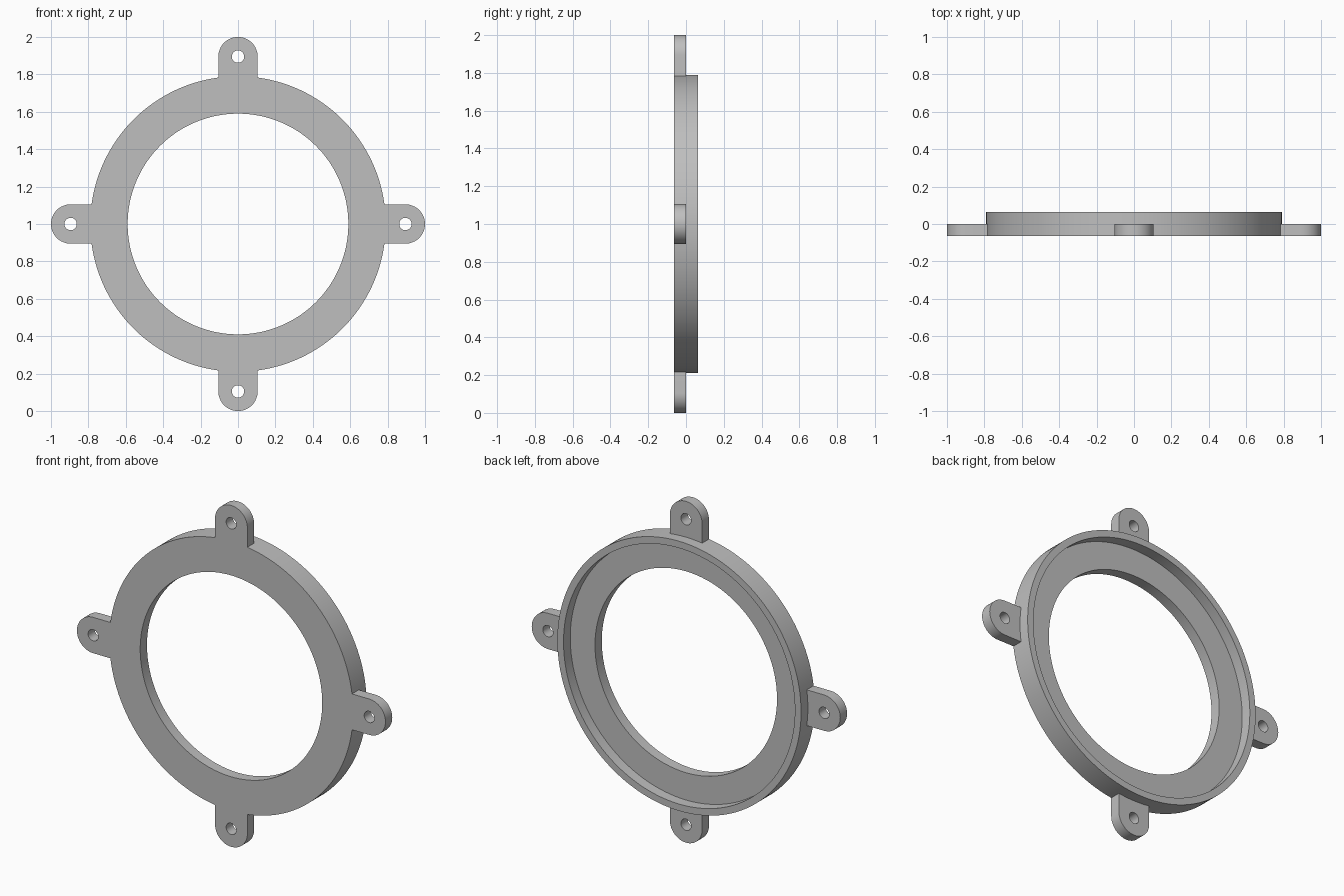
import bpy, bmesh
from math import sin, cos, pi
from mathutils import Matrix, Vector

cube = bpy.data.objects.get("Cube")
if cube:
    bpy.data.objects.remove(cube, do_unlink=True)

HALF = 0.063                       # half of the ring depth
OUTER, RECESS, BORE = 0.79, 0.75, 0.59
LUG_R, LUG_CENTRE, BOLT_R = 0.105, 0.895, 0.033
SEGMENTS = 144

grey = bpy.data.materials.new("grey metal")
grey.use_nodes = True
colour = (0.52, 0.52, 0.52, 1)
grey.diffuse_color = colour
grey.node_tree.nodes["Principled BSDF"].inputs["Base Color"].default_value = colour


def finish(bm, name):
    bmesh.ops.recalc_face_normals(bm, faces=bm.faces)
    mesh = bpy.data.meshes.new(name)
    bm.to_mesh(mesh)
    bm.free()
    mesh.materials.append(grey)
    obj = bpy.data.objects.new(name, mesh)
    bpy.context.collection.objects.link(obj)
    return obj


def loop_edges(bm, points):
    verts = [bm.verts.new(p) for p in points]
    return [bm.edges.new((v, verts[i - 1])) for i, v in enumerate(verts)]


def make_ring():
    # Stepped cross-section (radius, y) spun around the y axis
    section = [(BORE, -HALF), (OUTER, -HALF), (OUTER, HALF),
               (RECESS, HALF), (RECESS, 0), (BORE, 0)]
    bm = bmesh.new()
    edges = loop_edges(bm, [(r, y, 0) for r, y in section])
    bmesh.ops.spin(bm, geom=edges, cent=(0, 0, 0), axis=(0, 1, 0),
                   angle=2 * pi, steps=SEGMENTS, use_merge=True)
    bmesh.ops.remove_doubles(bm, verts=bm.verts, dist=1e-5)
    return finish(bm, "flanged_ring")


def make_lug(name, angle):
    # Round-ended tab with a bolt hole, its root sunk into the rim
    root = 0.77
    outline = [(-LUG_R, -HALF, root)]
    outline += [(-LUG_R * cos(pi * i / 32), -HALF, LUG_CENTRE + LUG_R * sin(pi * i / 32))
                for i in range(33)]
    outline.append((LUG_R, -HALF, root))
    hole = [(BOLT_R * cos(2 * pi * i / 32), -HALF, LUG_CENTRE + BOLT_R * sin(2 * pi * i / 32))
            for i in range(32)]
    bm = bmesh.new()
    edges = loop_edges(bm, outline) + loop_edges(bm, hole)
    bmesh.ops.triangle_fill(bm, edges=edges, use_beauty=True, normal=(0, -1, 0))
    new = bmesh.ops.extrude_face_region(bm, geom=bm.faces[:], use_keep_orig=True)
    for v in new["geom"]:
        if isinstance(v, bmesh.types.BMVert):
            v.co.y = 0
    bmesh.ops.rotate(bm, verts=bm.verts, cent=Vector(), matrix=Matrix.Rotation(angle, 3, 'Y'))
    return finish(bm, name)


# Fuse the four lugs into the ring
ring = make_ring()
bpy.context.view_layer.objects.active = ring
for i, side in enumerate(("top", "left", "bottom", "right")):
    lug = make_lug(side + "_lug", i * pi / 2)
    union = ring.modifiers.new("fuse lug", 'BOOLEAN')
    union.operation = 'UNION'
    union.solver = 'EXACT'
    union.object = lug
    bpy.ops.object.modifier_apply(modifier=union.name)
    bpy.data.objects.remove(lug, do_unlink=True)

# Stand the ring on the ground
ring.location.z = 1
bpy.ops.object.select_all(action='DESELECT')
ring.select_set(True)
bpy.ops.object.shade_smooth_by_angle(angle=pi / 6)
